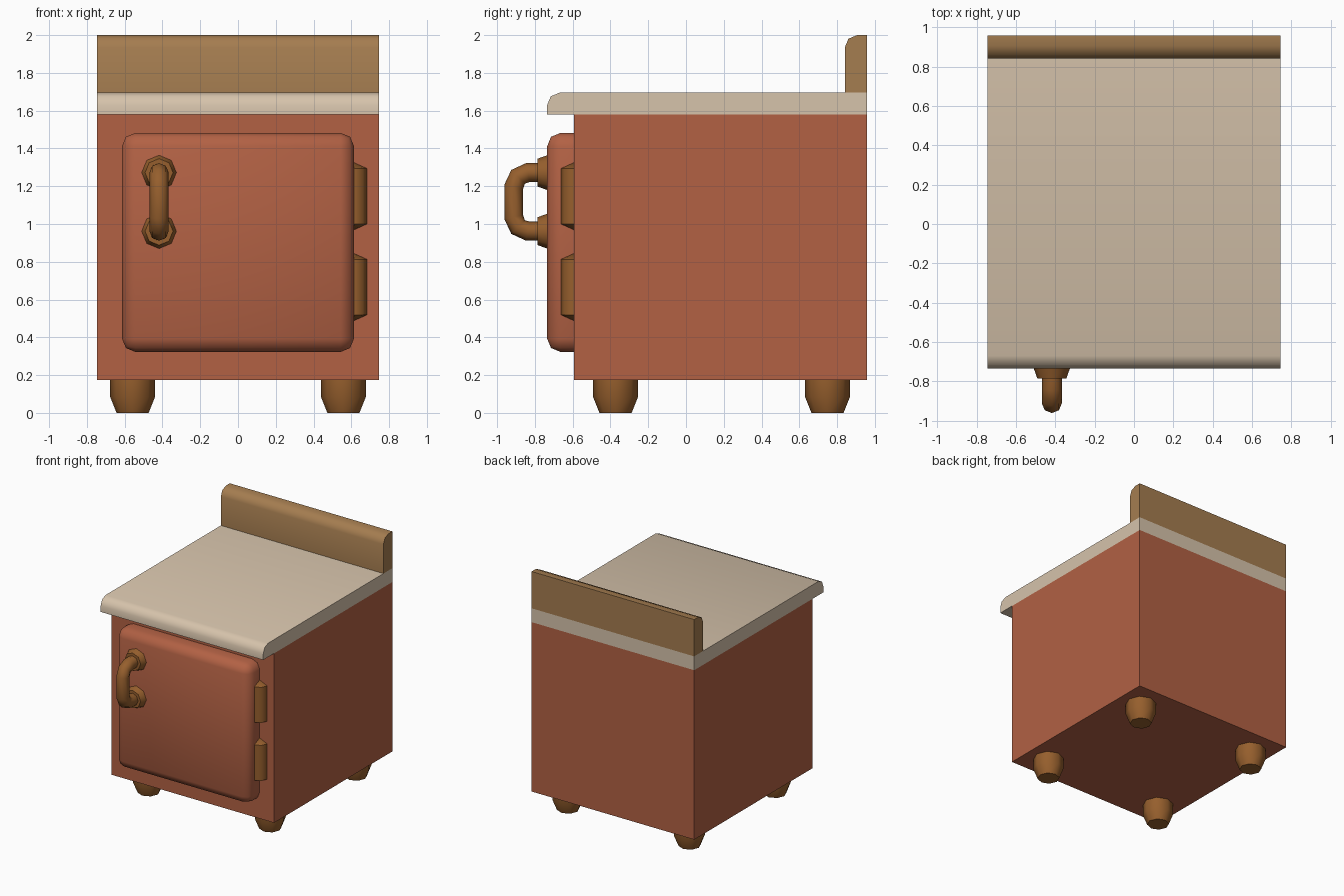
import bpy, bmesh, math
from mathutils import Matrix, Vector

if "Cube" in bpy.data.objects:
    bpy.data.objects.remove(bpy.data.objects["Cube"])


def material(name, rgb):
    m = bpy.data.materials.new(name)
    lin = [((c / 255 + 0.055) / 1.055) ** 2.4 for c in rgb]
    m.diffuse_color = (*lin, 1)
    m.use_nodes = True
    m.node_tree.nodes["Principled BSDF"].inputs["Base Color"].default_value = m.diffuse_color
    return m


RED = material("brick red", (178, 97, 68))
STONE = material("cream stone", (214, 195, 171))
WOOD = material("tan wood", (165, 125, 80))
BRONZE = material("bronze", (150, 95, 45))


def finish(obj, mat):
    obj.data.materials.clear()
    obj.data.materials.append(mat)
    bpy.ops.object.select_all(action='DESELECT')
    obj.select_set(True)
    bpy.context.view_layer.objects.active = obj
    bpy.ops.object.shade_smooth_by_angle(angle=math.radians(50))
    return obj


def from_bmesh(name, bm, mat):
    bmesh.ops.recalc_face_normals(bm, faces=bm.faces[:])
    me = bpy.data.meshes.new(name)
    bm.to_mesh(me)
    bm.free()
    obj = bpy.data.objects.new(name, me)
    bpy.context.collection.objects.link(obj)
    return finish(obj, mat)


def box(name, lo, hi, mat, bevel=0, pick=None):
    """Box between two corners; rounds the edges chosen by pick(midpoint)."""
    lo, hi = Vector(lo), Vector(hi)
    bm = bmesh.new()
    bmesh.ops.create_cube(bm, size=1, matrix=Matrix.Translation((lo + hi) / 2)
                          @ Matrix.Diagonal((*(hi - lo), 1)))
    if bevel:
        edges = [e for e in bm.edges
                 if pick((e.verts[0].co + e.verts[1].co) / 2)]
        bmesh.ops.bevel(bm, geom=edges, offset=bevel, segments=2,
                        profile=0.5, affect='EDGES')
    return from_bmesh(name, bm, mat)


def lathe(name, profile, origin, mat, along_y=False, sides=8):
    """Turn (radius, height) points about z, or about -y."""
    bm = bmesh.new()
    rings = []
    for r, h in profile:
        ring = []
        for i in range(sides):
            a = 2 * math.pi * i / sides
            ring.append(bm.verts.new((r * math.cos(a), r * math.sin(a), h)))
        rings.append(ring)
    for a, b in zip(rings, rings[1:]):
        for i in range(sides):
            j = (i + 1) % sides
            bm.faces.new((a[i], a[j], b[j], b[i]))
    bm.faces.new(rings[0])
    bm.faces.new(rings[-1])
    bmesh.ops.remove_doubles(bm, verts=bm.verts[:], dist=0.0005)
    rot = Matrix.Rotation(math.pi / 2, 4, 'X') if along_y else Matrix()
    bm.transform(Matrix.Translation(origin) @ rot)
    return from_bmesh(name, bm, mat)


# Cabinet body, worktop with rounded front lip, and back board
box("body", (-0.746, -0.593, 0.175), (0.746, 0.958, 1.58), RED)
box("worktop", (-0.746, -0.735, 1.58), (0.746, 0.958, 1.695), STONE, 0.065,
    lambda c: c.y < -0.7 and c.z > 1.68)
box("back_board", (-0.746, 0.841, 1.695), (0.746, 0.958, 2.0), WOOD, 0.065,
    lambda c: c.y < 0.85 and c.z > 1.98)

# Door, rounded everywhere except against the body
box("door", (-0.614, -0.735, 0.323), (0.614, -0.593, 1.482), RED, 0.07,
    lambda c: c.y < -0.6)

# Feet
for side, x in (("left", -0.558), ("right", 0.558)):
    for end, y in (("front", -0.373), ("back", 0.749)):
        lathe(f"{end}_{side}_foot", [(0.085, 0), (0.119, 0.085), (0.119, 0.178)],
              (x, y, 0), BRONZE)

# Hinges with pointed ends
for name, z in (("upper_hinge", 1.147), ("lower_hinge", 0.666)):
    lathe(name, [(0.0001, -0.178), (0.069, -0.147), (0.069, 0.147), (0.0001, 0.178)],
          (0.614, -0.593, z), BRONZE)

# Handle mounts
HX, HZ, HH = -0.418, 1.117, 0.155
for name, z in (("upper_handle_mount", HZ + HH), ("lower_handle_mount", HZ - HH)):
    lathe(name, [(0.092, 0), (0.074, 0.05)], (HX, -0.735, z), BRONZE, along_y=True)

# Handle: a bent tube
half = [(-0.75, HH), (-0.837, HH), (-0.889, HH - 0.022), (-0.912, HH - 0.075)]
path = half + [(y, -z) for y, z in reversed(half)]
curve = bpy.data.curves.new("handle", 'CURVE')
curve.dimensions = '3D'
curve.bevel_depth = 0.051
curve.bevel_resolution = 2
spline = curve.splines.new('POLY')
spline.points.add(len(path) - 1)
for p, (y, z) in zip(spline.points, path):
    p.co = (HX, y, HZ + z, 1)
handle = bpy.data.objects.new("handle", curve)
bpy.context.collection.objects.link(handle)
bpy.ops.object.select_all(action='DESELECT')
handle.select_set(True)
bpy.context.view_layer.objects.active = handle
bpy.ops.object.convert(target='MESH')
finish(bpy.context.view_layer.objects.active, BRONZE)
